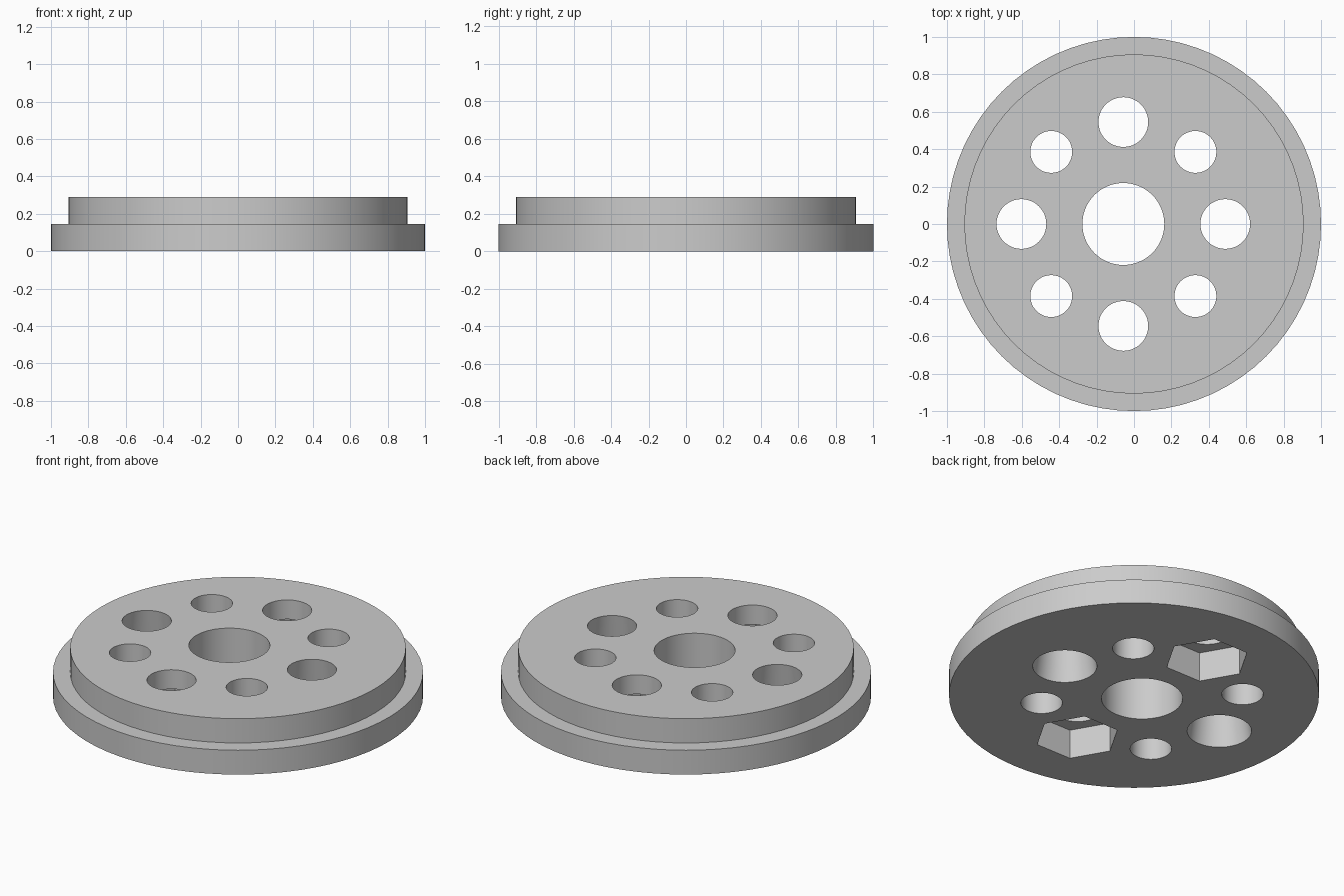
import bpy, bmesh, math
from mathutils import Matrix

if "Cube" in bpy.data.objects:
    bpy.data.objects.remove(bpy.data.objects["Cube"], do_unlink=True)

HEIGHT, STEP = 0.29, 0.145
HUB_X = -0.057          # centre of the hole pattern
RING = 0.545            # radius of the hole pattern

grey = bpy.data.materials.new("plain grey")
grey.use_nodes = True
colour = (0.6, 0.6, 0.6, 1)
grey.diffuse_color = colour
grey.node_tree.nodes["Principled BSDF"].inputs["Base Color"].default_value = colour


def make_object(name, bm):
    bmesh.ops.recalc_face_normals(bm, faces=bm.faces)
    mesh = bpy.data.meshes.new(name)
    bm.to_mesh(mesh)
    bm.free()
    mesh.materials.append(grey)
    obj = bpy.data.objects.new(name, mesh)
    bpy.context.collection.objects.link(obj)
    return obj


def lathe(name, profile, segments):
    """Closed solid of revolution from (radius, height) points."""
    bm = bmesh.new()
    rings = []
    for r, z in profile:
        angles = [math.tau * i / segments for i in range(segments)]
        rings.append([bm.verts.new((r * math.cos(a), r * math.sin(a), z)) for a in angles])
    for low, high in zip(rings, rings[1:]):
        for i in range(segments):
            j = (i + 1) % segments
            bm.faces.new((low[i], low[j], high[j], high[i]))
    bm.faces.new(rings[0])
    bm.faces.new(rings[-1])
    return make_object(name, bm)


def cut(x, y, r_low, r_high, z_low, z_high, segments=48):
    """Drill a straight or tapered hole, continuing its slope past both ends."""
    slope = (r_high - r_low) / (z_high - z_low)
    over = 0.05
    cutter = lathe("hole_cutter", [(r_low - slope * over, z_low - over),
                                   (r_high + slope * over, z_high + over)], segments)
    cutter.data.transform(Matrix.Translation((x, y, 0)))
    cutter.hide_render = True
    mod = disc.modifiers.new("hole", "BOOLEAN")
    mod.operation = "DIFFERENCE"
    mod.solver = "EXACT"
    mod.object = cutter
    bpy.context.view_layer.objects.active = disc
    bpy.ops.object.modifier_apply(modifier=mod.name)
    bpy.data.objects.remove(cutter, do_unlink=True)


# Stepped disc: wide flange below, narrower plate above
disc = lathe("stepped_disc", [(1, 0), (1, STEP), (0.907, STEP), (0.907, HEIGHT)], 72)

# Centre bore
cut(HUB_X, 0, 0.219, 0.219, 0, HEIGHT, 64)

# Small straight holes on the diagonals
for k in range(4):
    a = math.pi / 4 + k * math.pi / 2
    cut(HUB_X + RING * math.cos(a), RING * math.sin(a), 0.112, 0.112, 0, HEIGHT)

for side in (-1, 1):
    # Tapered holes left and right, wider at the underside
    cut(HUB_X + side * RING, 0, 0.174, 0.133, 0, HEIGHT)
    # Straight holes front and back, with hexagonal nut pockets underneath
    cut(HUB_X, side * RING, 0.133, 0.133, 0, HEIGHT)
    cut(HUB_X, side * RING, 0.23, 0.23, 0, 0.125, 6)

# Smooth curved walls, sharp rims
bpy.ops.object.select_all(action="DESELECT")
disc.select_set(True)
bpy.context.view_layer.objects.active = disc
bpy.ops.object.shade_smooth_by_angle(angle=math.radians(30))
